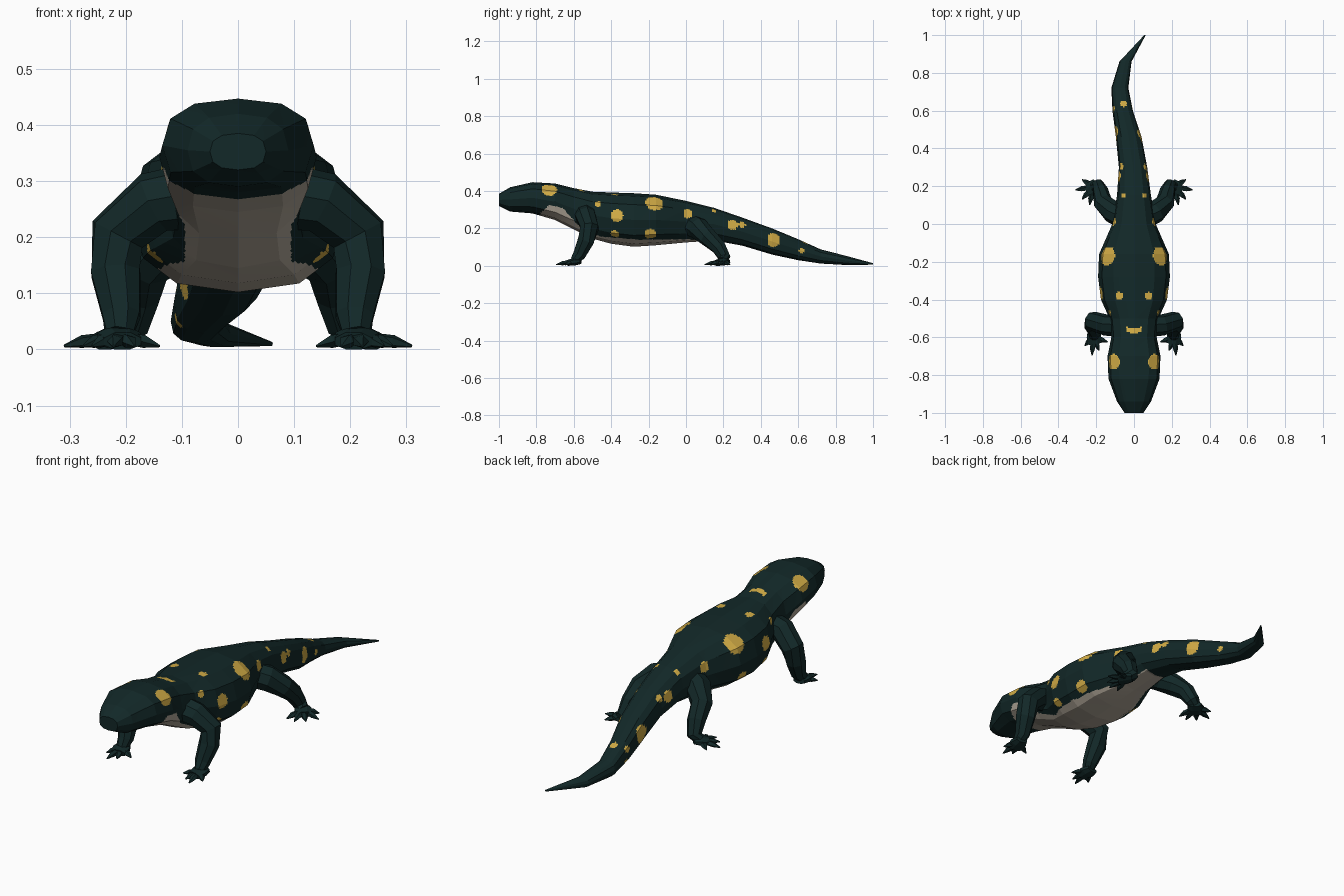
import bpy, bmesh, math
from mathutils import Vector
from mathutils.bvhtree import BVHTree

if "Cube" in bpy.data.objects:
    bpy.data.objects.remove(bpy.data.objects["Cube"])


def material(name, rgb):
    m = bpy.data.materials.new(name)
    m.use_nodes = True
    m.diffuse_color = (*rgb, 1)
    bsdf = m.node_tree.nodes["Principled BSDF"]
    bsdf.inputs["Base Color"].default_value = (*rgb, 1)
    bsdf.inputs["Roughness"].default_value = 0.8
    return m


skin = material("dark teal skin", (0.006, 0.021, 0.021))
yellow = material("yellow spots", (0.64, 0.41, 0.06))
pale = material("pale belly", (0.43, 0.38, 0.31))


def loft(bm, rings):
    """Skin closed rings of points and cap both ends."""
    rows = [[bm.verts.new(p) for p in ring] for ring in rings]
    n = len(rows[0])
    for a, b in zip(rows, rows[1:]):
        for i in range(n):
            j = (i + 1) % n
            bm.faces.new((a[i], a[j], b[j], b[i]))
    bm.faces.new(rows[0])
    bm.faces.new(rows[-1])


def tube(bm, stations, sides, flat=1.0):
    """Tapered tube; each station is x, y, z, radius."""
    pts = [Vector(s[:3]) for s in stations]
    rings = []
    for i, s in enumerate(stations):
        d = (pts[min(i + 1, len(pts) - 1)] - pts[max(i - 1, 0)]).normalized()
        ref = Vector((0, 0, 1)) if flat < 1 else Vector((0, 1, 0.3))
        u = d.cross(ref).normalized()
        v = u.cross(d)
        angles = [math.tau * (k + 0.5) / sides for k in range(sides)]
        rings.append([pts[i] + s[3] * (u * math.cos(a) + v * (math.sin(a) * flat))
                      for a in angles])
    loft(bm, rings)


def finish(bm, name, mats):
    bmesh.ops.recalc_face_normals(bm, faces=bm.faces)
    mesh = bpy.data.meshes.new(name)
    bm.to_mesh(mesh)
    bm.free()
    for m in mats:
        mesh.materials.append(m)
    obj = bpy.data.objects.new(name, mesh)
    bpy.context.collection.objects.link(obj)
    return obj


# Body stations: y, centre x, half width, top z, bottom z
stations = [
    (-1.0, 0, 0.05, 0.385, 0.32), (-0.94, 0, 0.09, 0.42, 0.29),
    (-0.82, 0, 0.135, 0.447, 0.28), (-0.7, 0, 0.14, 0.44, 0.245),
    (-0.6, 0, 0.12, 0.415, 0.195), (-0.5, 0, 0.13, 0.396, 0.145),
    (-0.4, 0, 0.175, 0.392, 0.118), (-0.28, 0, 0.19, 0.388, 0.102),
    (-0.16, 0, 0.185, 0.38, 0.11), (0, 0, 0.115, 0.347, 0.125),
    (0.15, 0, 0.09, 0.31, 0.135), (0.3, -0.005, 0.075, 0.258, 0.108),
    (0.46, -0.028, 0.068, 0.2, 0.06), (0.6, -0.06, 0.054, 0.142, 0.03),
    (0.72, -0.075, 0.045, 0.088, 0.012), (0.86, -0.045, 0.032, 0.052, 0.004),
    (1.0, 0.058, 0.004, 0.014, 0.006),
]


def body_ring(y, cx, w, top, bottom, sides=12, power=0.8):
    ring = []
    for k in range(sides):
        a = math.tau * k / sides
        c, s = math.cos(a), math.sin(a)
        ring.append((cx + w * math.copysign(abs(c) ** power, c), y,
                     (top + bottom) / 2
                     + (top - bottom) / 2 * math.copysign(abs(s) ** power, s)))
    return ring


body = bmesh.new()
loft(body, [body_ring(*s) for s in stations])
bmesh.ops.recalc_face_normals(body, faces=body.faces)
tree = BVHTree.FromBMesh(body)

# Spots: x, y, z, radius; mirrored pairs first, then single tail spots
pairs = [
    (0.13, -0.17, 0.32, 0.05), (0.11, -0.73, 0.41, 0.042),
    (0.18, -0.37, 0.27, 0.034), (0.08, -0.38, 0.39, 0.02),
    (0.13, -0.47, 0.33, 0.017), (0.17, -0.19, 0.16, 0.033),
    (0.15, -0.38, 0.17, 0.024), (0.11, 0.01, 0.28, 0.025),
    (0.06, 0.15, 0.3, 0.015), (0.08, 0.25, 0.22, 0.028),
    (0.06, 0.3, 0.22, 0.018),
]
spots = [(side * x, y, z, r) for x, y, z, r in pairs for side in (1, -1)]
spots += [(-0.1, 0.48, 0.13, 0.042), (0.04, 0.47, 0.14, 0.038),
          (-0.05, 0.65, 0.15, 0.018), (-0.12, 0.61, 0.11, 0.016),
          (-0.12, 0.62, 0.045, 0.015), (0.0, 0.62, 0.08, 0.015)]
spots = [(tree.find_nearest(Vector(s[:3]))[0], s[3]) for s in spots]

# Upper limit of the pale underside along the length
belly_edge = [(-0.78, 0.28), (-0.73, 0.325), (-0.66, 0.31), (-0.58, 0.22),
              (-0.46, 0.157), (-0.25, 0.14), (0.07, 0.142), (0.16, 0.15)]


def is_belly(p):
    for (y0, z0), (y1, z1) in zip(belly_edge, belly_edge[1:]):
        if y0 <= p.y < y1:
            return p.z < z0 + (z1 - z0) * (p.y - y0) / (y1 - y0)
    return False


def is_spot(p):
    crescent = (abs(p.x) < 0.042 and p.z > 0.3
                and abs(p.y + 0.565 - 6 * p.x * p.x) < 0.013)
    return crescent or any((p - c).length < r for c, r in spots)


# Fine grid inside every facet gives the markings clean edges
bmesh.ops.subdivide_edges(body, edges=body.edges[:], cuts=13, use_grid_fill=True)
for f in body.faces:
    p = f.calc_center_median()
    f.material_index = 1 if is_spot(p) else 2 if is_belly(p) else 0
finish(body, "body_and_tail", [skin, yellow, pale])

# Limbs: path stations, then toe tips spreading from the foot
front_limb = [(0.07, -0.54, 0.275, 0.06), (0.15, -0.535, 0.262, 0.056),
              (0.215, -0.515, 0.205, 0.052), (0.218, -0.535, 0.135, 0.047),
              (0.208, -0.57, 0.06, 0.036), (0.212, -0.595, 0.026, 0.026)]
front_toes = [(0.14, -0.625), (0.185, -0.67), (0.222, -0.695), (0.26, -0.645)]
hind_limb = [(0.05, 0.03, 0.215, 0.06), (0.115, 0.065, 0.2, 0.06),
             (0.165, 0.115, 0.155, 0.05), (0.178, 0.175, 0.1, 0.042),
             (0.19, 0.205, 0.045, 0.034), (0.215, 0.195, 0.026, 0.026)]
hind_toes = [(0.19, 0.105), (0.235, 0.1), (0.275, 0.13), (0.31, 0.18),
             (0.275, 0.235)]

for kind, limb, toes in (("front", front_limb, front_toes),
                         ("hind", hind_limb, hind_toes)):
    for side, label in ((1, "left"), (-1, "right")):
        bm = bmesh.new()
        tube(bm, limb, 8)
        ax, ay = limb[-1][:2]
        mx = sum(t[0] for t in toes) / len(toes)
        my = sum(t[1] for t in toes) / len(toes)
        # Flat palm
        tube(bm, [(ax + (ax - mx) * 0.5, ay + (ay - my) * 0.5, 0.024, 0.03),
                  (ax, ay, 0.022, 0.042),
                  (ax + (mx - ax) * 0.6, ay + (my - ay) * 0.6, 0.014, 0.036)],
             8, 0.5)
        # Pointed toes
        for tx, ty in toes:
            tube(bm, [(ax, ay, 0.022, 0.014),
                      (ax + (tx - ax) * 0.65, ay + (ty - ay) * 0.65, 0.014, 0.015),
                      (tx, ty, 0.006, 0.003)], 5, 0.8)
        for v in bm.verts:
            v.co.x *= side
            v.co.z = max(v.co.z, 0.0)
        finish(bm, f"{label}_{kind}_leg", [skin])
